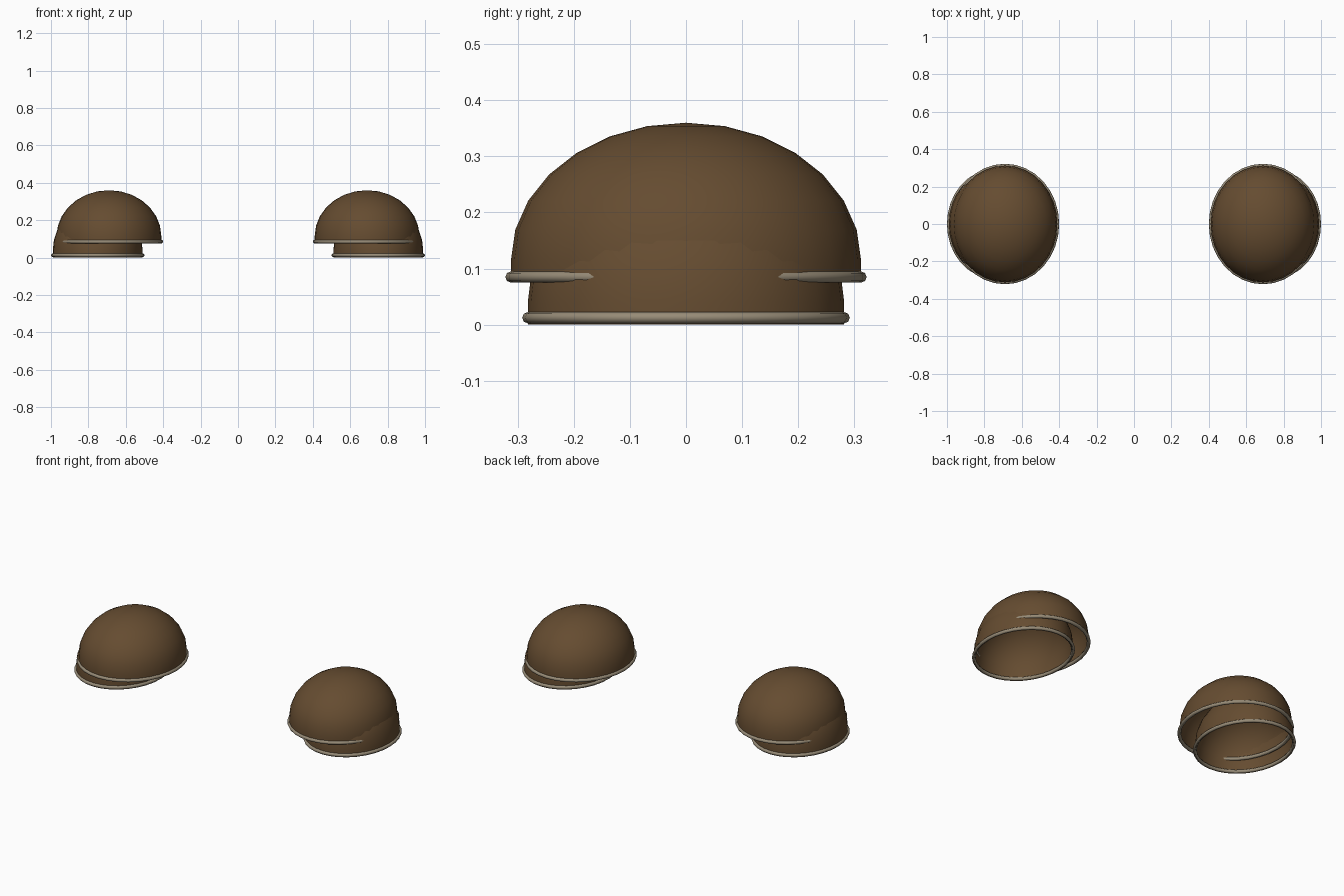
import bpy
import bmesh
import math

if "Cube" in bpy.data.objects:
    bpy.data.objects.remove(bpy.data.objects["Cube"])


def material(name, color):
    m = bpy.data.materials.new(name)
    m.diffuse_color = (*color, 1)
    m.use_nodes = True
    m.node_tree.nodes["Principled BSDF"].inputs["Base Color"].default_value = m.diffuse_color
    return m


BROWN = material("brown leather", (0.13, 0.072, 0.03))
BEIGE = material("beige trim", (0.31, 0.26, 0.185))
SEGMENTS = 32


def lathe(name, rings, mat, cap=False, closed=False):
    """Skin a stack of elliptical rings given as (cx, rx, ry, z)."""
    bm = bmesh.new()
    loops = []
    for cx, rx, ry, z in rings:
        loops.append([bm.verts.new((cx + rx * math.cos(t), ry * math.sin(t), z))
                      for t in (2 * math.pi * i / SEGMENTS for i in range(SEGMENTS))])
    pairs = list(zip(loops, loops[1:]))
    if closed:
        pairs.append((loops[-1], loops[0]))
    for a, b in pairs:
        for i in range(SEGMENTS):
            j = (i + 1) % SEGMENTS
            bm.faces.new((a[i], a[j], b[j], b[i]))
    if cap:
        cx, _, _, z = rings[-1]
        tip = bm.verts.new((cx, 0, z + cap))
        for i in range(SEGMENTS):
            bm.faces.new((loops[-1][i], loops[-1][(i + 1) % SEGMENTS], tip))
    if closed:
        bmesh.ops.recalc_face_normals(bm, faces=bm.faces[:])
    for f in bm.faces:
        f.smooth = True
    mesh = bpy.data.meshes.new(name)
    bm.to_mesh(mesh)
    bm.free()
    mesh.materials.append(mat)
    ob = bpy.data.objects.new(name, mesh)
    bpy.context.collection.objects.link(ob)
    # matching pad on the opposite side
    mirror_origin = ob.modifiers.new("other side", 'MIRROR')
    mirror_origin.use_axis[0] = True
    mirror_origin.use_mirror_merge = False
    return ob


def shell(name, cx, rx, ry, bottom, spring, top, steps=7):
    """Open dome with a short straight collar."""
    h = top - spring
    rings = [(cx, rx, ry, bottom)]
    for k in range(steps):
        a = math.pi / 2 * k / steps
        rings.append((cx, rx * math.cos(a), ry * math.cos(a), spring + h * math.sin(a)))
    return lathe(name, rings, BROWN, cap=top - rings[-1][3])


def rim(name, cx, rx, ry, z, r=0.01, sides=8):
    """Rounded piping around the open edge."""
    angles = [2 * math.pi * k / sides for k in range(sides)]
    rings = [(cx, rx + r * math.cos(a), ry + r * math.sin(a + math.pi / 2), z + r * math.sin(a))
             for a in angles]
    return lathe(name, rings, BEIGE, closed=True)


# Large upper pads
shell("upper_shell", 0.69, 0.28, 0.312, 0.083, 0.115, 0.36)
rim("upper_rim", 0.69, 0.28, 0.312, 0.085)

# Smaller lower pads, set outward and tucked under the upper ones
shell("lower_shell", 0.75, 0.24, 0.282, 0.0, 0.04, 0.29)
rim("lower_rim", 0.75, 0.24, 0.282, 0.0125)
